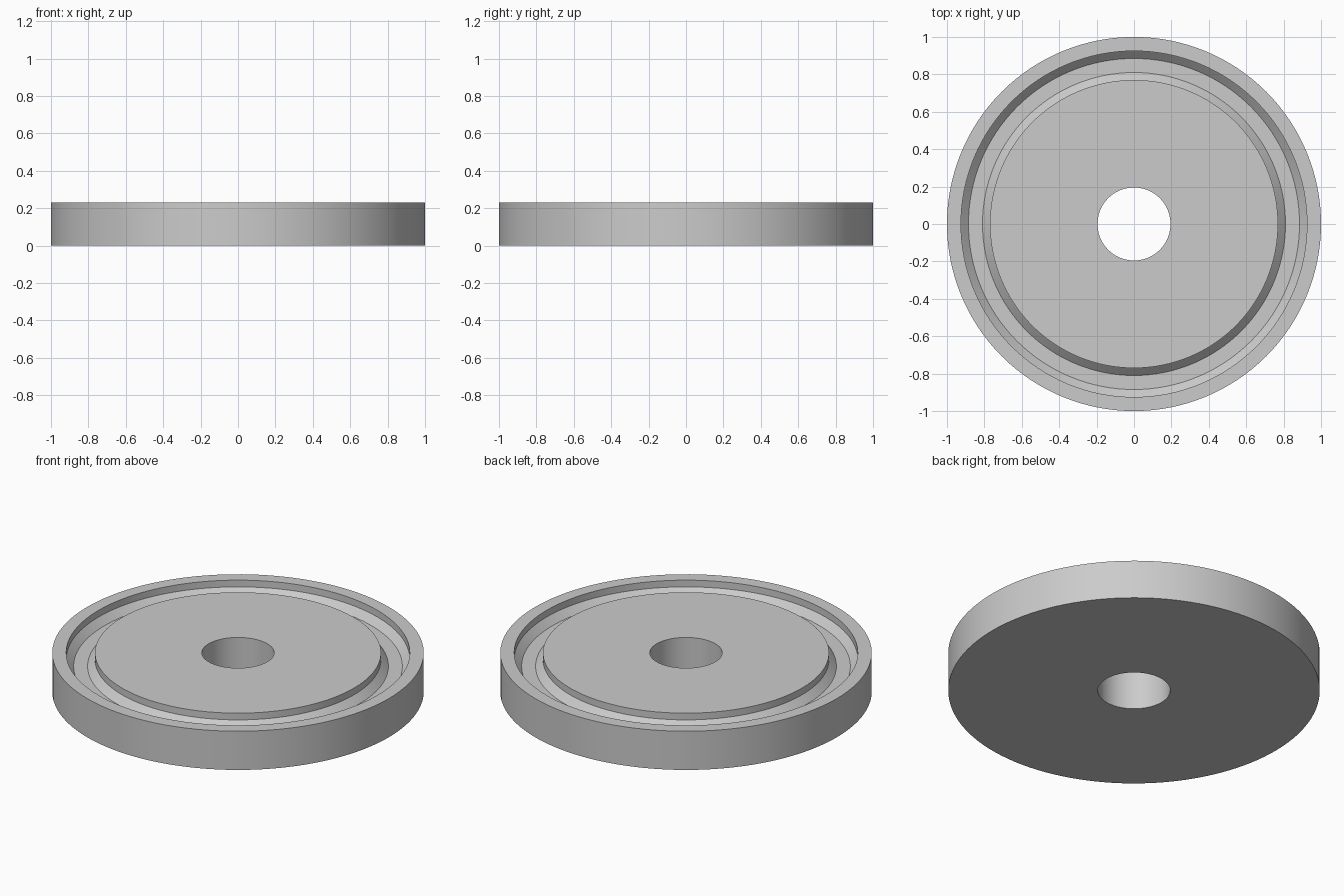
import bpy, bmesh, math

cube = bpy.data.objects.get("Cube")
if cube:
    bpy.data.objects.remove(cube, do_unlink=True)

SEGMENTS = 128
HEIGHT = 0.23
STEP, FLOOR = HEIGHT - 0.04, HEIGHT - 0.08

# One plain grey for the whole part
grey = bpy.data.materials.new("plain grey")
grey.use_nodes = True
colour = (0.6, 0.6, 0.6, 1)
grey.diffuse_color = colour
grey.node_tree.nodes["Principled BSDF"].inputs["Base Color"].default_value = colour

# Cross-section (radius, height): bore, hub, chamfered groove, rim, flat base
profile = [
    (0.195, 0), (0.195, HEIGHT),
    (0.77, HEIGHT), (0.77, STEP), (0.81, FLOOR),
    (0.885, FLOOR), (0.925, STEP), (0.925, HEIGHT),
    (1, HEIGHT), (1, 0),
]

# Revolve the closed section around z
bm = bmesh.new()
verts = [bm.verts.new((r, 0, z)) for r, z in profile]
edges = [bm.edges.new((verts[i - 1], verts[i])) for i in range(len(verts))]
bmesh.ops.spin(bm, geom=verts + edges, cent=(0, 0, 0), axis=(0, 0, 1),
               angle=math.tau, steps=SEGMENTS, use_duplicate=False)
bmesh.ops.remove_doubles(bm, verts=bm.verts, dist=0.0001)
bmesh.ops.recalc_face_normals(bm, faces=bm.faces)

mesh = bpy.data.meshes.new("grooved_disc")
bm.to_mesh(mesh)
bm.free()
mesh.materials.append(grey)
disc = bpy.data.objects.new("grooved_disc", mesh)
bpy.context.collection.objects.link(disc)

# Round walls shade smooth, profile corners stay crisp
bpy.context.view_layer.objects.active = disc
disc.select_set(True)
bpy.ops.object.shade_smooth_by_angle(angle=math.radians(30))
